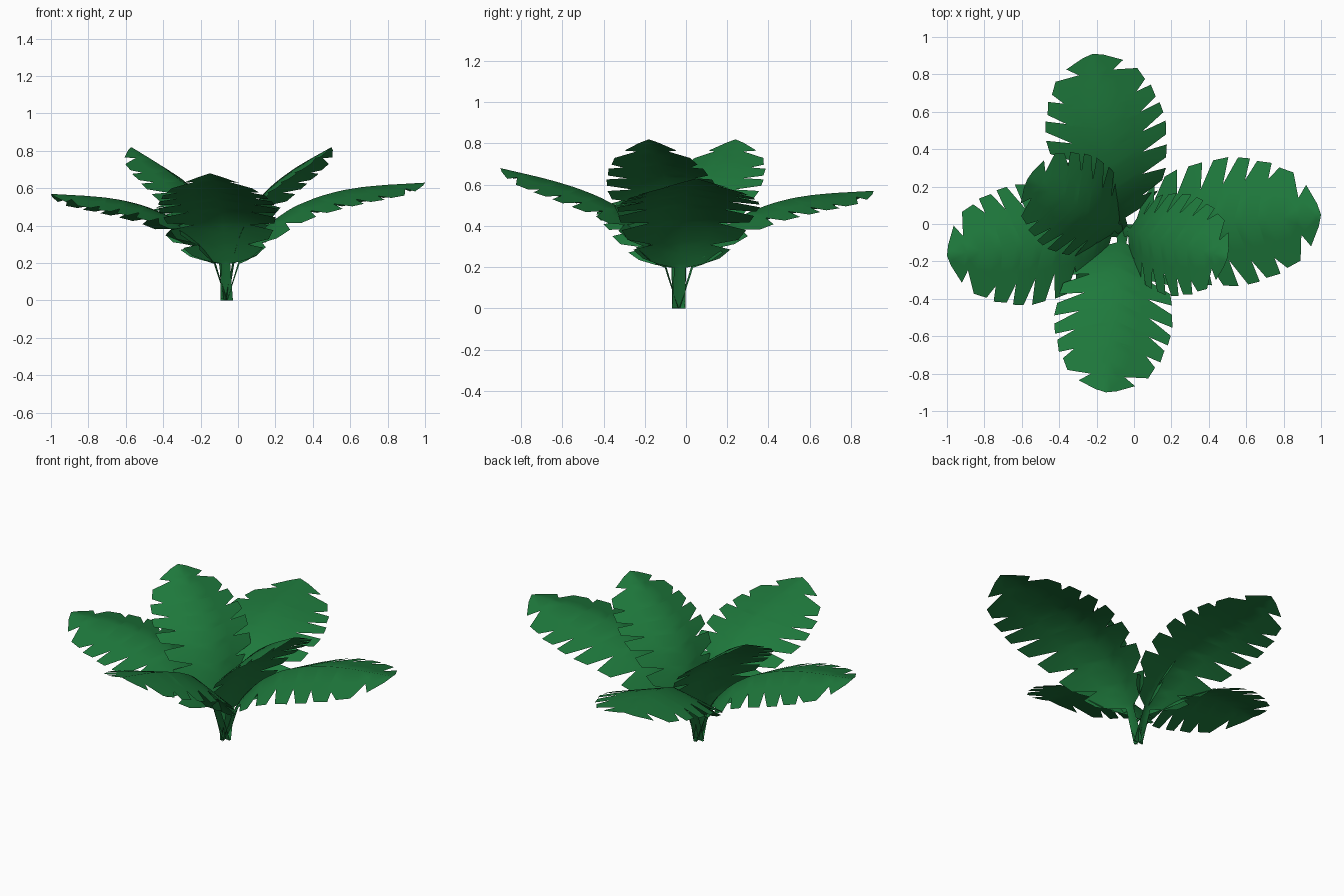
import bpy, bmesh, math
from mathutils import Vector

if "Cube" in bpy.data.objects:
    bpy.data.objects.remove(bpy.data.objects["Cube"])

BASE = Vector((-0.06, -0.035, 0))
mat = bpy.data.materials.new("leaf_green")
mat.diffuse_color = (0.013, 0.19, 0.045, 1)
mat.use_nodes = True
mat.node_tree.nodes["Principled BSDF"].inputs["Base Color"].default_value = mat.diffuse_color

# half outline of a torn leaf: (position along the blade, half width), base to tip
OUTLINE = [(0, .025), (.03, .1), (.07, .17), (.13, .215), (.14, .13), (.2, .245),
           (.28, .275), (.29, .15), (.35, .285), (.43, .3), (.425, .17), (.49, .305),
           (.57, .315), (.54, .185), (.62, .31), (.68, .3), (.64, .18), (.715, .285),
           (.785, .27), (.73, .16), (.82, .245), (.885, .215), (.9, .09), (.94, .15),
           (.985, .055), (1, 0)]

# midrib shapes, as fractions of the run and rise from stem top to tip
FLAT = [(0, 0), (.06, .24), (.19, .55), (.36, .78), (.62, .95), (1, 1)]
MID = [(0, 0), (.07, .22), (.2, .51), (.38, .7), (.64, .86), (1, 1)]
STEEP = [(0, 0), (.07, .26), (.25, .56), (.58, .8), (1, 1)]


def smooth(path):
    """Corner cutting that keeps the ends."""
    for _ in range(2):
        inner = [p for a, b in zip(path, path[1:]) for p in (a.lerp(b, .25), a.lerp(b, .75))]
        path = [path[0]] + inner[1:-1] + [path[-1]]
    return path


def sample(path, t):
    """Point at fraction t of the length of a 2D path."""
    lens = [(b - a).length for a, b in zip(path, path[1:])]
    d = max(0, min(1, t)) * sum(lens)
    for a, b, l in zip(path, path[1:], lens):
        if d <= l:
            return a.lerp(b, d / l)
        d -= l
    return path[-1].copy()


def make_leaf(name, tip, stem_run, shape, width):
    flat = Vector((tip[0], tip[1], 0)) - BASE
    run, out = flat.length, flat.normalized()
    side = Vector((-out.y, out.x, 0))
    path = smooth([Vector((stem_run + (run - stem_run) * a, .2 + (tip[2] - .2) * b))
                   for a, b in shape])

    def point(t, w):
        p = sample(path, t)
        tan = (sample(path, t + .07) - sample(path, t - .07)).normalized()
        p = p + Vector((tan.y, -tan.x)) * abs(w) * .26      # edges droop from the midrib
        return BASE + out * p.x + side * w + Vector((0, 0, p.y))

    bm = bmesh.new()
    for sgn in (1, -1):
        # blade half: quads from midrib to torn edge, veins leaning forward
        root, rows = 0, []
        for i, (t, w) in enumerate(OUTLINE):
            root = max(root, t - .3 * w) if i < len(OUTLINE) - 1 else 1
            mid = point((root + t) / 2, sgn * w * width * .45)
            rows.append([bm.verts.new(p) for p in
                         (point(root, 0), mid, point(t, sgn * w * width))])
        # stem half: narrow strip from the ground
        stem = [[bm.verts.new(p) for p in (BASE, BASE + side * sgn * .033)],
                [bm.verts.new(p) for p in (point(0, 0), point(0, sgn * .025 * width))]]
        for strip in (rows, stem):
            for r0, r1 in zip(strip, strip[1:]):
                for k in range(len(r0) - 1):
                    f = (r0[k], r0[k + 1], r1[k + 1], r1[k])
                    bm.faces.new(f if sgn < 0 else f[::-1])
    bmesh.ops.remove_doubles(bm, verts=bm.verts, dist=.0005)
    bmesh.ops.triangulate(bm, faces=bm.faces)
    # upper side of every leaf faces upward
    for f in bm.faces:
        f.normal_update()
        if f.normal.z < 0:
            f.normal_flip()
    me = bpy.data.meshes.new(name)
    bm.to_mesh(me)
    bm.free()
    me.materials.append(mat)
    ob = bpy.data.objects.new(name, me)
    bpy.context.collection.objects.link(ob)
    bpy.context.view_layer.objects.active = ob
    bpy.ops.object.select_all(action='DESELECT')
    ob.select_set(True)
    bpy.ops.object.shade_smooth_by_angle(angle=math.radians(70))


# four spreading outer leaves
make_leaf("leaf_right", (1, .05, .63), .06, FLAT, 1.1)
make_leaf("leaf_left", (-1, -.17, .57), .06, FLAT, 1.03)
make_leaf("leaf_back", (-.22, .91, .57), .06, FLAT, 1.03)
make_leaf("leaf_front", (-.15, -.9, .68), .06, MID, 1.01)
# two upright inner leaves
make_leaf("inner_leaf_right", (.5, -.18, .82), .03, STEEP, .88)
make_leaf("inner_leaf_left", (-.57, .24, .82), .03, STEEP, .88)
